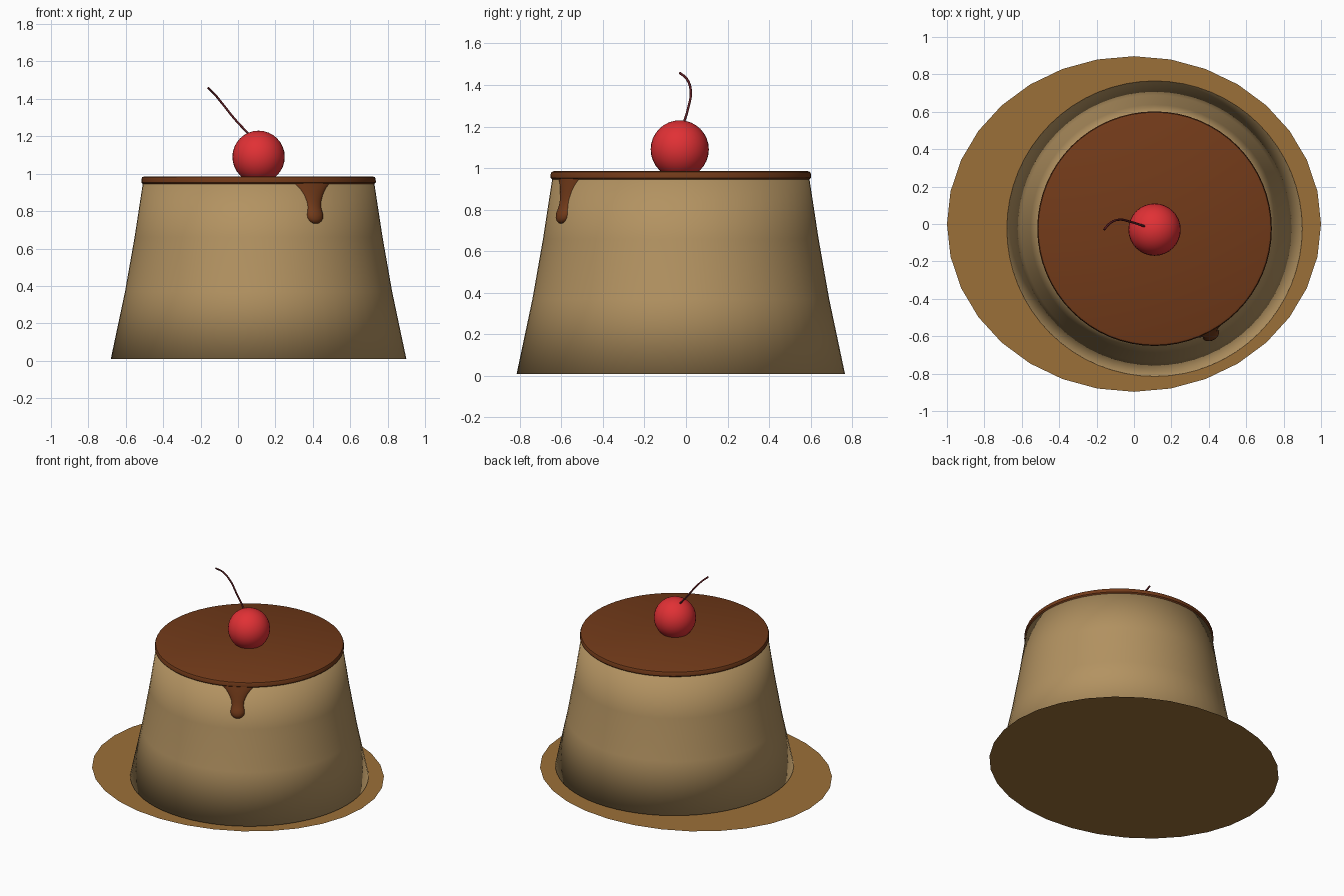
import bpy, bmesh, math

if "Cube" in bpy.data.objects:
    bpy.data.objects.remove(bpy.data.objects["Cube"])

CX, CY = 0.11, -0.025          # axis of the pudding


def finish(obj, color, angle=None):
    mat = bpy.data.materials.new(obj.name + "_colour")
    mat.diffuse_color = (*color, 1)
    mat.use_nodes = True
    mat.node_tree.nodes["Principled BSDF"].inputs["Base Color"].default_value = mat.diffuse_color
    obj.data.materials.append(mat)
    if hasattr(obj.data, "polygons"):
        for p in obj.data.polygons:
            p.use_smooth = True
        if angle is not None:
            obj.data.set_sharp_from_angle(angle=math.radians(angle))
    return obj


def mesh_object(name, bm):
    bmesh.ops.recalc_face_normals(bm, faces=bm.faces)
    me = bpy.data.meshes.new(name)
    bm.to_mesh(me)
    bm.free()
    obj = bpy.data.objects.new(name, me)
    bpy.context.collection.objects.link(obj)
    return obj


def bridge(bm, a, b, closed):
    n = len(a)
    for i in range(n if closed else n - 1):
        j = (i + 1) % n
        bm.faces.new((a[i], a[j], b[j], b[i]))


def lathe(name, profile, sides=64):
    bm = bmesh.new()
    rings = []
    for r, z in profile:
        rings.append([bm.verts.new((CX + r * math.cos(2 * math.pi * i / sides),
                                    CY + r * math.sin(2 * math.pi * i / sides), z))
                      for i in range(sides)])
    for a, b in zip(rings, rings[1:]):
        bridge(bm, a, b, True)
    bm.faces.new(rings[0])
    bm.faces.new(rings[-1])
    return mesh_object(name, bm)


def wall_radius(z):
    pts = [(0.01, 0.79), (0.37, 0.714), (0.66, 0.663), (0.96, 0.617)]
    for (z0, r0), (z1, r1) in zip(pts, pts[1:]):
        if z <= z1:
            break
    return r0 + (r1 - r0) * (z - z0) / (z1 - z0)


# Flat oval sauce puddle
bm = bmesh.new()
bmesh.ops.create_circle(bm, cap_ends=True, segments=32, radius=1)
bmesh.ops.scale(bm, vec=(1, 0.897, 1), verts=bm.verts)
finish(mesh_object("sauce_puddle", bm), (0.33, 0.16, 0.04))

# Custard body, smooth right round the bottom edge
finish(lathe("custard_body", [(wall_radius(z), z) for z in (0.01, 0.37, 0.66, 0.96)]),
       (0.45, 0.29, 0.12))

# Caramel layer on top
finish(lathe("caramel_top", [(0.619, 0.945), (0.627, 0.953), (0.626, 0.972),
                             (0.622, 0.981), (0.612, 0.985)]),
       (0.17, 0.043, 0.01), 35)

# Caramel drip hugging the front wall: z, half width, thickness
rows = [(0.965, 0.125, 0.008), (0.945, 0.108, 0.010), (0.92, 0.080, 0.013),
        (0.885, 0.057, 0.016), (0.85, 0.043, 0.018), (0.82, 0.040, 0.021),
        (0.80, 0.044, 0.026), (0.78, 0.048, 0.031), (0.76, 0.045, 0.030),
        (0.745, 0.034, 0.024), (0.736, 0.020, 0.015), (0.732, 0.004, 0.002)]
bm = bmesh.new()
strips = []
for z, w, depth in rows:
    base = wall_radius(z) - 0.004
    loop = []
    for k in range(13):
        t = math.pi * k / 12
        r = base + depth * math.sin(t)
        a = math.radians(-62) - w * math.cos(t) / base
        loop.append(bm.verts.new((CX + r * math.cos(a), CY + r * math.sin(a), z)))
    strips.append(loop)
for a, b in zip(strips, strips[1:]):
    bridge(bm, a, b, True)
bm.faces.new(strips[0])
bm.faces.new(strips[-1])
finish(mesh_object("caramel_drip", bm), (0.17, 0.043, 0.01), 60)

# Cherry
bpy.ops.mesh.primitive_uv_sphere_add(segments=32, ring_count=16, radius=0.14,
                                     location=(CX, -0.03, 1.09))
cherry = bpy.context.object
cherry.name = "cherry"
finish(cherry, (0.75, 0.03, 0.035))

# Curved cherry stem
curve = bpy.data.curves.new("cherry_stem", "CURVE")
curve.dimensions = "3D"
curve.bevel_depth = 0.006
curve.bevel_resolution = 2
curve.use_fill_caps = True
path = [(0.085, -0.022, 1.185), (0.05, -0.01, 1.22), (-0.02, 0.012, 1.295),
        (-0.08, 0.023, 1.37), (-0.13, 0.003, 1.43), (-0.16, -0.03, 1.458)]
spline = curve.splines.new("BEZIER")
spline.bezier_points.add(len(path) - 1)
for p, co in zip(spline.bezier_points, path):
    p.co = co
    p.handle_left_type = p.handle_right_type = "AUTO"
spline.resolution_u = 6
stem = bpy.data.objects.new("cherry_stem", curve)
bpy.context.collection.objects.link(stem)
finish(stem, (0.10, 0.012, 0.015))
